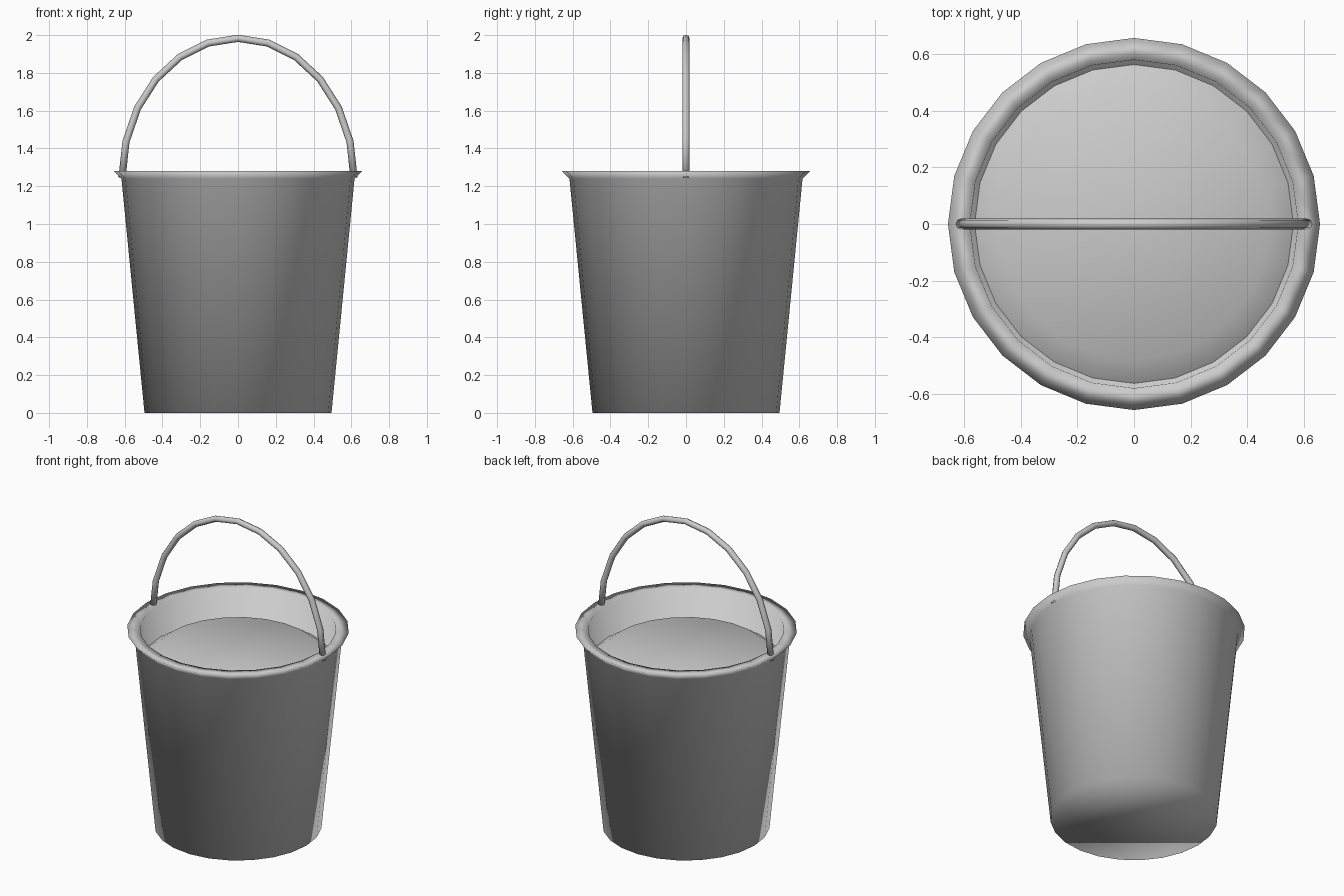
import bpy, bmesh, math

if "Cube" in bpy.data.objects:
    bpy.data.objects.remove(bpy.data.objects["Cube"])

SIDES = 24


def finish(name, bm):
    bmesh.ops.recalc_face_normals(bm, faces=bm.faces[:])
    for f in bm.faces:
        f.smooth = True
    mesh = bpy.data.meshes.new(name)
    bm.to_mesh(mesh)
    bm.free()
    obj = bpy.data.objects.new(name, mesh)
    bpy.context.collection.objects.link(obj)
    return obj


def skin(bm, rings, cap_start=True, cap_end=True):
    """Join successive vertex rings with quads and cap the ends."""
    rows = [[bm.verts.new(p) for p in ring] for ring in rings]
    for a, b in zip(rows, rows[1:]):
        n = len(a)
        for i in range(n):
            j = (i + 1) % n
            bm.faces.new((a[i], a[j], b[j], b[i]))
    if cap_start:
        bm.faces.new(rows[0][::-1])
    if cap_end:
        bm.faces.new(rows[-1])


def lathe(name, profile, cap_start=True, cap_end=True):
    rings = []
    for r, z in profile:
        rings.append([(r * math.cos(2 * math.pi * i / SIDES),
                       r * math.sin(2 * math.pi * i / SIDES), z)
                      for i in range(SIDES)])
    bm = bmesh.new()
    skin(bm, rings, cap_start, cap_end)
    return finish(name, bm)


# Tapered bucket with flared rim, inner wall and inner floor
lathe("bucket", [(0.495, 0.0), (0.617, 1.24), (0.657, 1.28),
                 (0.58, 1.28), (0.475, 0.04)])

# Filling: flat top with sloped shoulder running into the inner wall
lathe("contents", [(0.575, 1.07), (0.48, 1.135)], cap_start=False)

# Carrying handle: half-ellipse tube
TUBE, A, B, Z0 = 0.019, 0.614, 0.738, 1.245
rings = []
for k in range(13):
    t = math.pi * k / 12
    cx, cz = A * math.cos(t), Z0 + B * math.sin(t)
    # outward normal of the ellipse
    nx, nz = B * math.cos(t), A * math.sin(t)
    length = math.hypot(nx, nz)
    nx, nz = nx / length, nz / length
    rings.append([(cx + TUBE * math.cos(u) * nx,
                   TUBE * math.sin(u),
                   cz + TUBE * math.cos(u) * nz)
                  for u in (2 * math.pi * i / 8 for i in range(8))])
bm = bmesh.new()
skin(bm, rings)
handle = finish("handle", bm)
